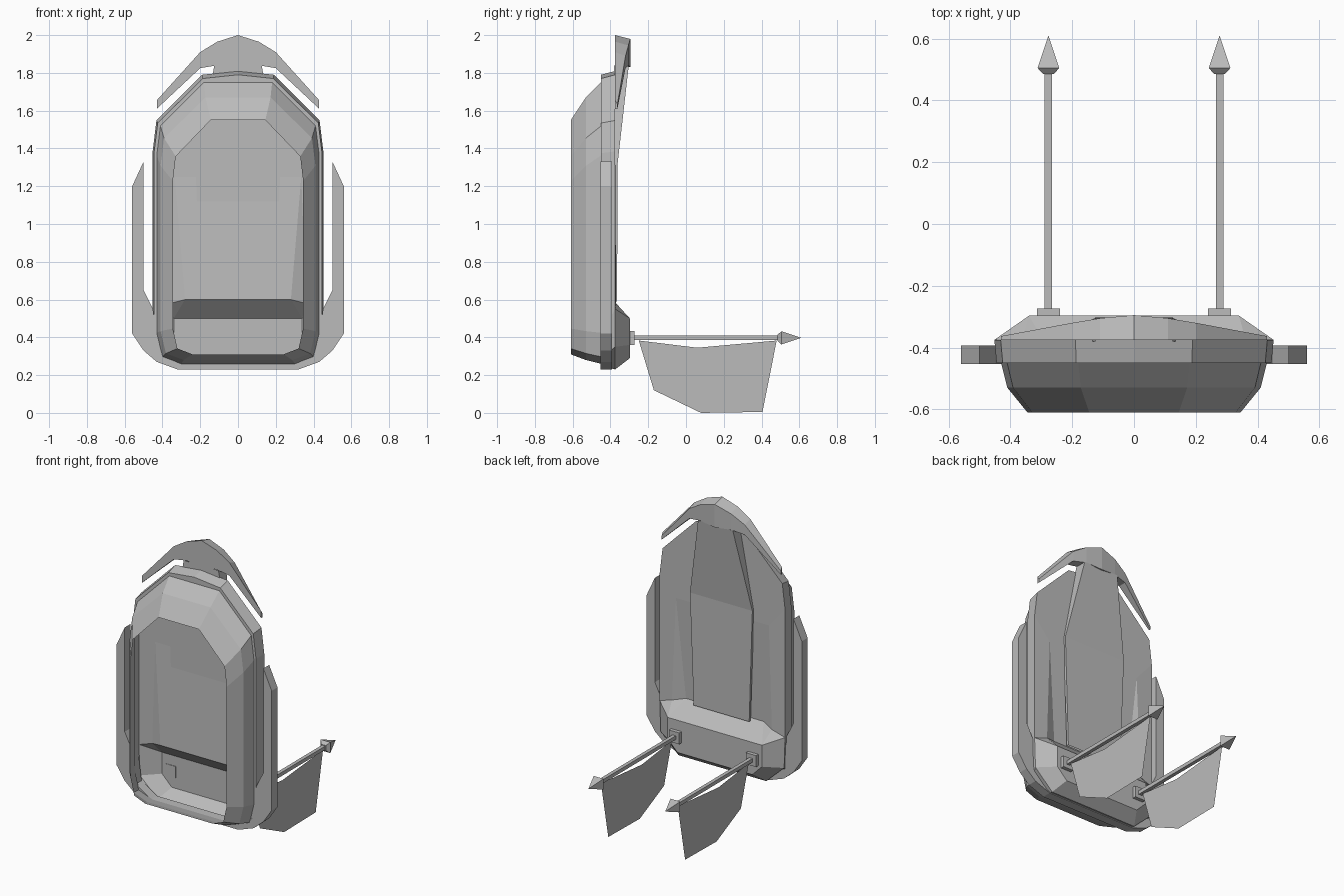
import bpy
import bmesh

default_cube = bpy.data.objects.get("Cube")
if default_cube:
    bpy.data.objects.remove(default_cube, do_unlink=True)

GREY = (0.5, 0.5, 0.5, 1.0)
grey = bpy.data.materials.new("plain grey")
grey.use_nodes = True
grey.diffuse_color = GREY
grey.node_tree.nodes["Principled BSDF"].inputs["Base Color"].default_value = GREY


def build(name, faces, mirrored=True):
    """Make an object from faces given as point lists, optionally mirrored across x."""
    if mirrored:
        faces = faces + [[(-x, y, z) for x, y, z in reversed(face)] for face in faces]
    bm = bmesh.new()
    known = {}
    for face in faces:
        corners = []
        for point in face:
            key = tuple(round(value, 4) + 0.0 for value in point)
            if key not in known:
                known[key] = bm.verts.new(key)
            if known[key] not in corners:
                corners.append(known[key])
        if len(corners) > 2 and bm.faces.get(corners) is None:
            bm.faces.new(corners)
    bmesh.ops.recalc_face_normals(bm, faces=bm.faces)
    mesh = bpy.data.meshes.new(name)
    bm.to_mesh(mesh)
    bm.free()
    mesh.materials.append(grey)
    part = bpy.data.objects.new(name, mesh)
    bpy.context.collection.objects.link(part)
    return part


def loft(sections, closed=False):
    """Join neighbouring sections of equal length with quads."""
    faces = []
    for first, second in zip(sections, sections[1:]):
        count = len(first)
        for i in range(count if closed else count - 1):
            j = (i + 1) % count
            faces.append([first[i], first[j], second[j], second[i]])
    return faces


# Half outline of the shell, as fractions of half width and height
OUTLINE = [(0, 1), (0.42, 1), (0.955, 0.845), (1, 0.74),
           (1, 0.11), (0.93, 0.025), (0.7, 0), (0, 0)]


def ring(y, half_width, bottom, top, crown=0):
    points = [(u * half_width, y, bottom + v * (top - bottom)) for u, v in OUTLINE]
    points[0] = (0, y, top + crown)
    return points


# Open faceted shell with a bevelled front
build("shell", loft([
    ring(-0.61, 0.345, 0.31, 1.55),
    ring(-0.53, 0.41, 0.28, 1.67),
    ring(-0.45, 0.43, 0.26, 1.75)]))

# Raised frame around the back of the shell
back_ring = ring(-0.375, 0.452, 0.23, 1.79, 0.02)
back_ring[4] = (0.452, -0.375, 0.55)
back_ring[5] = (0.445, -0.375, 0.35)
build("rear_frame", loft([
    ring(-0.45, 0.43, 0.26, 1.75),
    ring(-0.45, 0.445, 0.25, 1.77, 0.02),
    back_ring]))

# Back wall with a folded wedge on each side
crown, top_corner, shoulder, side_top, side_low, low_corner, base_corner, base_middle = back_ring
fold_top = (0.335, -0.375, 1.25)
fold_low = (0.28, -0.4, 0.6)
wedge_low = (0.36, -0.37, 0.58)
middle_high = (0, -0.375, 1.25)
middle_low = (0, -0.4, 0.6)
build("back_wall", [
    [crown, top_corner, fold_top, middle_high],
    [middle_high, fold_top, fold_low, middle_low],
    [fold_top, wedge_low, fold_low],
    [top_corner, shoulder, side_top, fold_top],
    [side_top, side_low, wedge_low, fold_top]])

# Hollow box that bulges out below the back wall
REAR = -0.297
rear_top = (0.34, REAR, 0.5)
rear_low = (0.34, REAR, 0.36)
rear_base = (0.27, REAR, 0.29)
rear_middle_top = (0, REAR, 0.5)
rear_middle_base = (0, REAR, 0.29)
build("lower_back_box", [
    [middle_low, fold_low, rear_top, rear_middle_top],
    [fold_low, wedge_low, rear_top],
    [wedge_low, side_low, rear_top],
    [side_low, low_corner, rear_low, rear_top],
    [low_corner, base_corner, rear_base, rear_low],
    [base_corner, base_middle, rear_middle_base, rear_base],
    [rear_middle_top, rear_top, rear_low, rear_base, rear_middle_base]])

# Spine slab that leans out to carry the crest
spine = []
for x, y, z in [(0.2, -0.365, 0.59), (0.225, -0.362, 1.32), (0.125, -0.303, 1.84)]:
    spine.append([(0, y, z), (x, y, z), (x, -0.38, z), (0, -0.38, z)])
build("spine", loft(spine))

# Winged crest: x, outer height, inner height, back depth
crest = []
for x, outer, inner, back in [(0, 2, 1.83, -0.295), (0.11, 1.965, 1.84, -0.305),
                              (0.2, 1.91, 1.825, -0.32), (0.43, 1.655, 1.61, -0.363)]:
    crest.append([(x, -0.375, outer), (x, back, outer - 0.02),
                  (x, back, inner), (x, -0.375, inner)])
build("crest", loft(crest, closed=True) + [crest[-1]])

# Side rail that runs down both flanks and under the shell
rail = []
for outer, inner in [((0.5, 1.33), (0.5, 1.33)), ((0.56, 1.2), (0.5, 1.2)),
                     ((0.56, 0.42), (0.5, 0.65)), ((0.5, 0.33), (0.45, 0.55)),
                     ((0.43, 0.27), (0.42, 0.33)), ((0.32, 0.23), (0.31, 0.26)),
                     ((0, 0.23), (0, 0.26))]:
    rail.append([(x, y, z) for (x, z), y in
                 [(outer, -0.453), (outer, -0.393), (inner, -0.393), (inner, -0.453)]])
build("side_rail", loft(rail, closed=True))

# Banner poles
POLE_X, POLE_Z = 0.277, 0.397


def square(y, half, x):
    return [(x + a * half, y, POLE_Z + b * half)
            for a, b in [(-1, -1), (1, -1), (1, 1), (-1, 1)]]


def square_rod(name, x, stations):
    sections = [square(y, half, x) for y, half in stations]
    build(name, loft(sections, closed=True) + [sections[0], sections[-1]], False)


for side, x in (("left", POLE_X), ("right", -POLE_X)):
    square_rod(side + "_pole_mount", x, [(-0.3, 0.037), (-0.273, 0.037)])
    square_rod(side + "_pole", x, [(-0.275, 0.012), (0.49, 0.012)])
    square_rod(side + "_pole_tip", x, [(0.485, 0.017), (0.505, 0.035), (0.61, 0)])
    # Cloth hanging from the pole
    cloth = [(-0.25, 0.383), (0.06, 0.345), (0.48, 0.383),
             (0.405, 0.005), (0.08, 0), (-0.17, 0.12)]
    build(side + "_banner", [[(x, y, z) for y, z in cloth]], False)
